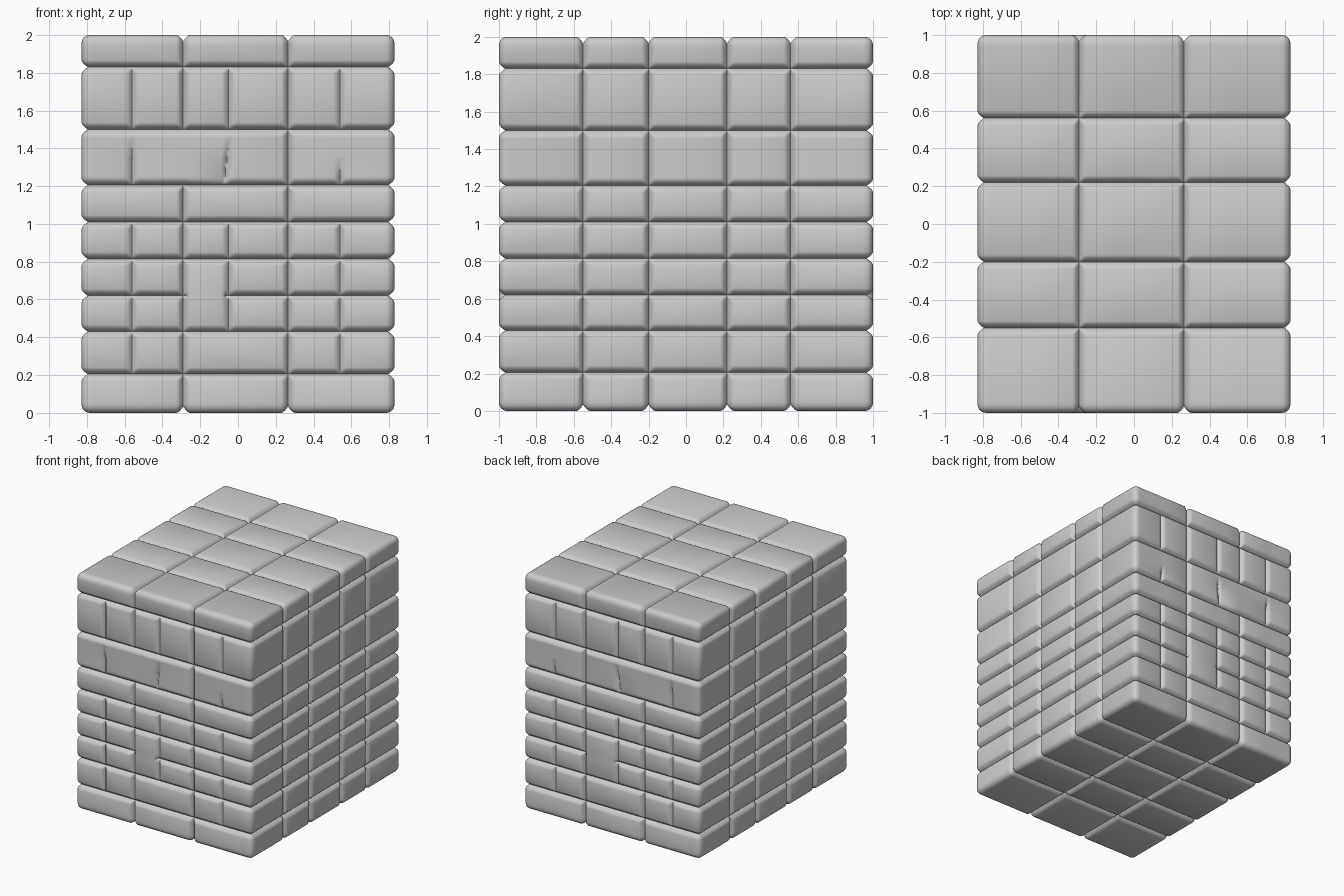
import bpy, bmesh
from mathutils import Vector

if "Cube" in bpy.data.objects:
    bpy.data.objects.remove(bpy.data.objects["Cube"])

HALF = Vector((0.828, 1.0, 1.0))        # half size of the whole stack
R = 0.045                               # outer corner rounding
W, DEPTH = 0.036, 0.034                 # groove half width and depth

X_MAIN = [-0.29, 0.265]                 # joints running through every layer
X_MINOR = [-0.56, -0.05, 0.54]          # joints only in some layers
Y_CUTS = [-0.55, -0.2, 0.22, 0.56]
Z_CUTS = [0.205, 0.43, 0.62, 0.815, 1.01, 1.205, 1.5, 1.83]

# x joints of each layer, bottom to top
ALL = sorted(X_MAIN + X_MINOR)
LAYERS = [X_MAIN, [-0.56, -0.29, 0.265, 0.54], ALL, ALL, ALL, X_MAIN,
          [-0.56, -0.05, 0.265, 0.54], ALL, X_MAIN]


def groove(dist):
    """Rounded groove depth at a distance from a joint."""
    t = max(0.0, 1 - abs(dist) / W)
    return DEPTH * t ** 1.7


def joint_depth(x, y, z):
    """Depth of the deepest joint at a point on the shell."""
    layer = sum(z > c for c in Z_CUTS)
    d = max(groove(y - c) for c in Y_CUTS)
    for c in LAYERS[layer]:
        k = 1.0 if c in X_MAIN else 0.75
        if layer == 6 and c not in X_MAIN:          # joints that fade upwards
            top = 1.35 if c == 0.54 else 1.46
            k *= min(1.0, max(0.0, (top - z) / 0.12))
            if c == -0.05:                          # slanted joint
                c += 0.12 * (z - 1.4)
        d = max(d, k * groove(x - c))
    for c in Z_CUTS:                                # one tall block per end
        tall = -0.27 < x < -0.07 if y < 0 else -0.03 < x < 0.245
        if not (c == 0.62 and tall and abs(y) > 0.9):
            d = max(d, groove(z - c))
    return d


def samples(cuts, lo, hi):
    """Grid lines, dense around joints and outer corners."""
    vals = {lo, hi}
    for t in (0.2, 0.41, 0.66, 1.0, 1.3):
        vals |= {lo + R * t, hi - R * t}
    for c in cuts:
        vals |= {c + W * t for t in (-1, -0.7, -0.42, -0.2, 0, 0.2, 0.42, 0.7, 1)}
    out = []
    for v in sorted(vals):
        if not out or v - out[-1] > 0.004:
            out.append(v)
    return out


axes = [samples(ALL, -HALF.x, HALF.x),
        samples(Y_CUTS, -1, 1),
        samples(Z_CUTS + [1.28, 1.35, 1.42], 0, 2)]

bm = bmesh.new()
verts = {}


def shell_vert(key):
    """Rounded, grooved position of one grid point on the box."""
    if key not in verts:
        p = Vector([axes[i][key[i]] for i in range(3)])
        d = joint_depth(*p)
        p.z -= 1
        q = Vector([max(-HALF[i] + R, min(HALF[i] - R, p[i])) for i in range(3)])
        pos = q + (p - q).normalized() * (R - d)
        pos.z += 1
        verts[key] = bm.verts.new(pos)
    return verts[key]


# six sides of the block stack
for a in range(3):
    u, v = (a + 1) % 3, (a + 2) % 3
    for end in (0, len(axes[a]) - 1):
        for i in range(len(axes[u]) - 1):
            for j in range(len(axes[v]) - 1):
                quad = []
                for di, dj in ((0, 0), (1, 0), (1, 1), (0, 1)):
                    key = [0, 0, 0]
                    key[a], key[u], key[v] = end, i + di, j + dj
                    quad.append(shell_vert(tuple(key)))
                bm.faces.new(quad if end else quad[::-1])

mesh = bpy.data.meshes.new("stacked_stone_blocks")
bm.to_mesh(mesh)
bm.free()
stack = bpy.data.objects.new("stacked_stone_blocks", mesh)
bpy.context.collection.objects.link(stack)
bpy.context.view_layer.objects.active = stack
stack.select_set(True)
bpy.ops.object.shade_smooth_by_angle(angle=0.9)
